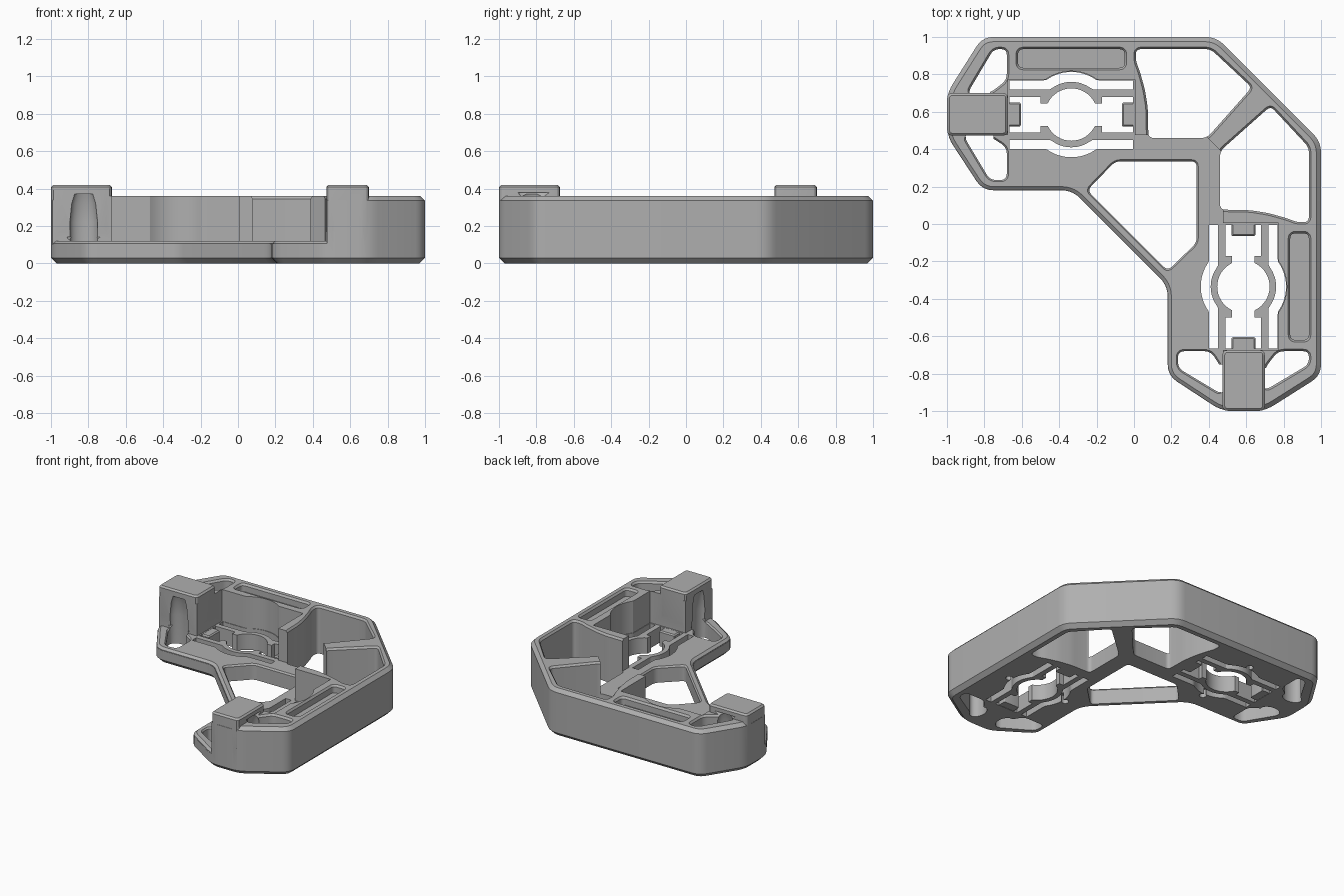
import bpy, bmesh, math
from mathutils import Vector

if "Cube" in bpy.data.objects:
    bpy.data.objects.remove(bpy.data.objects["Cube"])

grey = bpy.data.materials.new("grey plastic")
grey.use_nodes = True
colour = (0.43, 0.43, 0.43, 1)
grey.diffuse_color = colour
grey.node_tree.nodes["Principled BSDF"].inputs["Base Color"].default_value = colour

CX, CY = -0.335, 0.585      # centre of the spring clip on the right arm


def swap(pts):
    """Reflect a profile across the x = y diagonal."""
    return [(y, x) for x, y in reversed(pts)]


def rounded(pts, radius, steps=5):
    """Round every corner of a closed profile."""
    out, n = [], len(pts)
    for i in range(n):
        a, b, c = (Vector(pts[(i + k) % n]) for k in (-1, 0, 1))
        r = min(radius, 0.45 * (a - b).length, 0.45 * (c - b).length)
        p, q = b + (a - b).normalized() * r, b + (c - b).normalized() * r
        for k in range(steps + 1):
            t = k / steps
            out.append(tuple(p * (1 - t) ** 2 + b * 2 * t * (1 - t) + q * t * t))
    return out


def grow(pts, amount):
    """Offset a counter-clockwise profile outward with mitred corners."""
    out, n = [], len(pts)
    for i in range(n):
        a, b, c = (Vector(pts[(i + k) % n]) for k in (-1, 0, 1))
        d, e = (b - a).normalized(), (c - b).normalized()
        n1, n2 = Vector((d.y, -d.x)), Vector((e.y, -e.x))
        out.append(b + (n1 + n2) * amount / max(0.4, 1 + n1.dot(n2)))
    return out


def loft(name, pts, sections):
    """Closed solid from a profile and (height, offset) sections."""
    n = len(pts)
    area = sum(pts[i - 1][0] * pts[i][1] - pts[i][0] * pts[i - 1][1] for i in range(n))
    if area < 0:
        pts = pts[::-1]
    bm = bmesh.new()
    rings = [[bm.verts.new((p[0], p[1], z)) for p in grow(pts, off)] for z, off in sections]
    for lo, hi in zip(rings, rings[1:]):
        for i in range(n):
            j = (i + 1) % n
            bm.faces.new((lo[i], lo[j], hi[j], hi[i]))
    bm.faces.new(rings[0][::-1])
    bm.faces.new(rings[-1])
    mesh = bpy.data.meshes.new(name)
    bm.to_mesh(mesh)
    bm.free()
    mesh.materials.append(grey)
    obj = bpy.data.objects.new(name, mesh)
    bpy.context.collection.objects.link(obj)
    return obj


def volume(mesh):
    bm = bmesh.new()
    bm.from_mesh(mesh)
    v = bm.calc_volume(signed=True)
    bm.free()
    return v


def combine(target, other, operation):
    """Apply one boolean, keeping only a sound result, and discard the helper."""
    before = volume(target.data)
    for solver in ("MANIFOLD", "EXACT"):
        mod = target.modifiers.new("cut", "BOOLEAN")
        mod.operation, mod.solver, mod.object = operation, solver, other
        bpy.context.view_layer.update()
        graph = bpy.context.evaluated_depsgraph_get()
        result = bpy.data.meshes.new_from_object(target.evaluated_get(graph))
        target.modifiers.remove(mod)
        after = volume(result)
        if before * 0.3 < after < before * 1.5 and abs(after - before) > 1e-7:
            target.data = result
            break
    bpy.data.objects.remove(other)


def both(pts, sections, operation="DIFFERENCE"):
    """Apply a shape to both arms."""
    for p in (pts, swap(pts)):
        combine(frame, loft("helper", p, sections), operation)


def bulge(half, base, radius, side, steps=40):
    """Straight edge with a circular swelling around the clip centre."""
    out = []
    for k in range(steps + 1):
        dx = -half + 2 * half * k / steps
        arc = math.sqrt(max(0, radius ** 2 - dx ** 2))
        out.append((CX + dx, CY + side * max(base, arc)))
    return out


def rect(x0, x1, y0, y1):
    return [(x0, y0), (x1, y0), (x1, y1), (x0, y1)]


def ellipse(x, y, rx, ry, n=24):
    return [(x + rx * math.cos(math.tau * k / n), y + ry * math.sin(math.tau * k / n))
            for k in range(n)]


# Outer body with chamfered rims
half = [(-0.33, 0.18), (-0.81, 0.18), (-1, 0.47), (-1, 0.7), (-0.81, 1), (0.44, 1)]
outline = rounded(half + swap(half), 0.06)
frame = loft("frame", outline, [(0, -0.03), (0.03, 0), (0.335, 0), (0.36, -0.025)])

# Lowered inner deck and the clip pockets
edge = [(-1.3, 0.475), (-0.675, 0.475)] + bulge(0.34, 0.187, 0.232, 1)
edge += [(0.005, 0.475), (0.38, 0.475)]
deck = edge + swap(edge) + [(-1.3, -1.3)]
combine(frame, loft("helper", deck, [(0.1, 0), (0.6, 0)]), "DIFFERENCE")
low = loft("helper", outline, [(0.05, -0.03), (0.09, -0.002), (0.105, -0.002), (0.12, -0.02)])
combine(frame, low, "UNION")

# Raised end blocks
block = rounded(rect(-0.999, -0.674, 0.472, 0.7), 0.03, 3)
both(block, [(0.05, -0.012), (0.2, 0), (0.408, 0), (0.42, -0.012)], "UNION")

# Windows in the high rim and the deck
HIGH = [(-0.1, 0), (0.345, 0), (0.38, 0.025)]
LOW = [(-0.1, 0), (0.108, 0), (0.14, 0.024)]
upper_end = [(-0.75, 0.935), (-0.68, 0.935), (-0.68, 0.77), (-0.77, 0.7), (-0.89, 0.7)]
lower_end = [(-0.91, 0.468), (-0.77, 0.468), (-0.68, 0.41), (-0.68, 0.235), (-0.77, 0.235)]
corner = [(0.01, 0.935), (0.41, 0.935), (0.63, 0.73), (0.39, 0.46), (0.077, 0.46),
          (0.074, 0.62), (0.058, 0.72), (0.03, 0.82), (0.01, 0.87)]
middle = [(-0.25, 0.18), (-0.1, 0.335), (0.335, 0.335), (0.335, -0.1), (0.18, -0.25)]
both(rounded(upper_end, 0.035), HIGH)
both(rounded(corner, 0.03), HIGH)
both(rounded(lower_end, 0.035), LOW)
combine(frame, loft("helper", rounded(middle, 0.03), LOW), "DIFFERENCE")

# Arched niches in the end blocks
for y in (0.468, 0.702):
    both(ellipse(-0.825, y, 0.075, 0.05), [(-0.1, 0), (0.22, 0), (0.32, -0.01), (0.37, -0.025)])

# Shallow groove along the rim
both(rounded(rect(-0.62, -0.05, 0.835, 0.935), 0.03), [(0.3, 0), (0.345, 0), (0.38, 0.025)])

# Slits that free the spring arms
for side in (1, -1):
    slit = bulge(0.33, 0.183, 0.228, side) + bulge(0.33, 0.135, 0.175, side)[::-1]
    both(slit, [(-0.1, 0), (0.13, 0)])

# Clip opening with gripping jaws
R, jaw = 0.14, 0.06
top = [(-0.33, 0.095), (-0.165, 0.095), (-0.165, jaw)]
start = math.asin(jaw / R)
for k in range(17):
    a = math.pi - start - (math.pi - 2 * start) * k / 16
    top.append((R * math.cos(a), R * math.sin(a)))
top += [(-x, y) for x, y in reversed(top[:3])]
ring = top + [(x, -y) for x, y in reversed(top)]
both([(CX + x, CY + y) for x, y in ring], [(-0.1, 0), (0.13, 0)])

# Blind pin holes underneath
for dy in (-0.25, 0.25):
    both(ellipse(CX, CY + dy, 0.025, 0.025, 16), [(-0.1, 0), (0.06, 0)])

# End tabs inside the clip opening
parts = [frame]
for label, x0, x1 in (("outer", -0.345, -0.27), ("inner", 0.27, 0.345)):
    tab = rounded(rect(CX + x0, CX + x1, CY - 0.065, CY + 0.065), 0.012, 3)
    for arm, pts in (("right_arm", tab), ("left_arm", swap(tab))):
        parts.append(loft(f"{arm}_{label}_tab", pts, [(0.002, 0), (0.11, 0), (0.119, -0.008)]))

for obj in bpy.context.selected_objects:
    obj.select_set(False)
for obj in parts:
    obj.select_set(True)
bpy.context.view_layer.objects.active = frame
bpy.ops.object.shade_smooth_by_angle(angle=math.radians(25))
